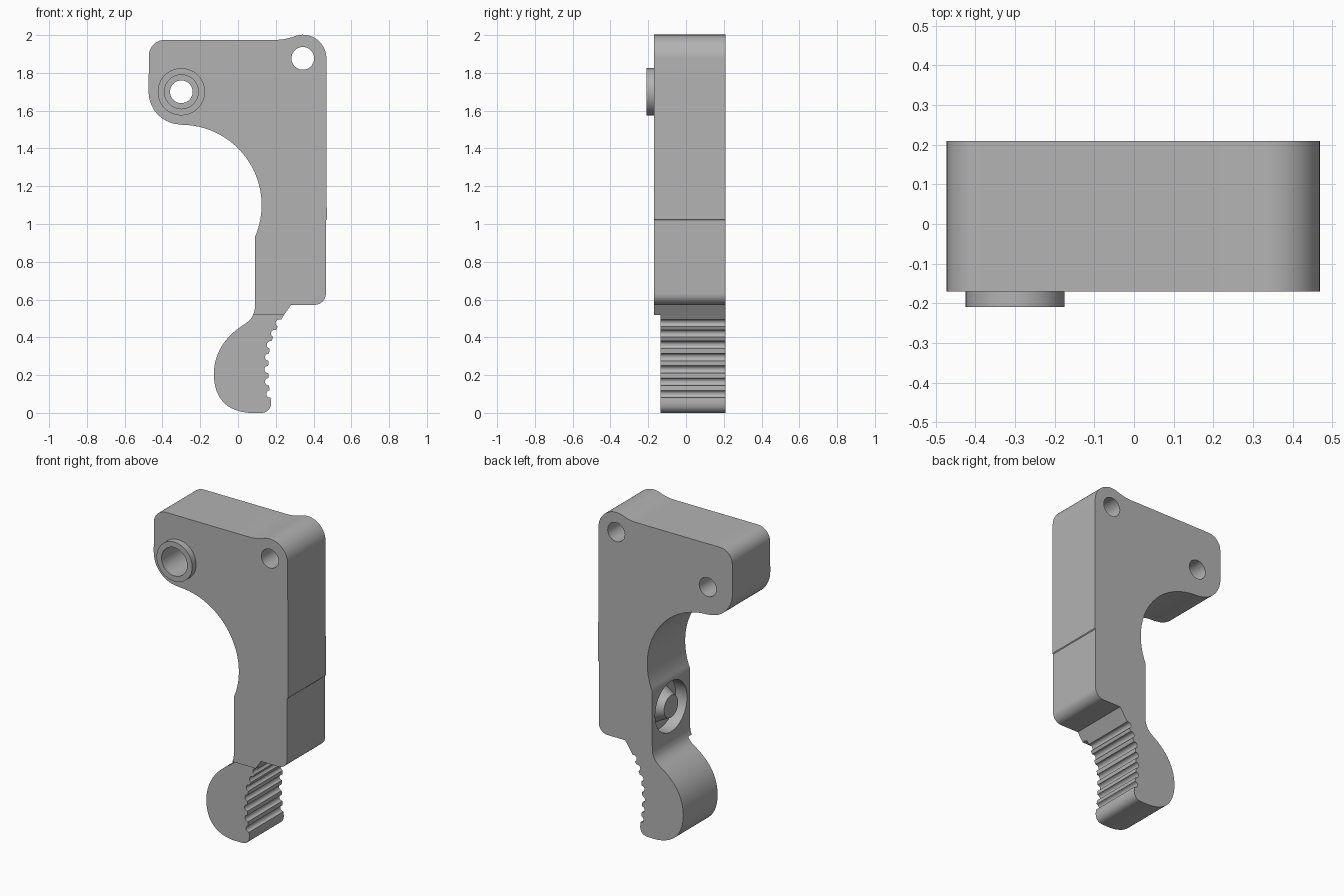
import bpy, bmesh, math
from mathutils import Vector, Matrix

cube = bpy.data.objects.get("Cube")
if cube:
    bpy.data.objects.remove(cube, do_unlink=True)

grey = bpy.data.materials.new("plain grey")
grey.use_nodes = True
colour = (0.45, 0.45, 0.45, 1)
grey.diffuse_color = colour
grey.node_tree.nodes["Principled BSDF"].inputs["Base Color"].default_value = colour

BACK, FRONT, GRIP_FRONT, BOSS_FRONT = 0.21, -0.17, -0.135, -0.21
SPLIT = 0.517
PIVOT, PIN = (-0.30, 1.70), (0.343, 1.877)


def arc(cx, cz, r, start, end, n=12):
    """Points of a circular arc, angles in degrees."""
    angles = [math.radians(start + (end - start) * i / n) for i in range(n + 1)]
    return [(cx + r * math.cos(a), cz + r * math.sin(a)) for a in angles]


def bend(p0, p1, p2, n=10):
    """Points of a quadratic curve."""
    p0, p1, p2 = Vector(p0), Vector(p1), Vector(p2)
    return [tuple(p0.lerp(p1, i / n).lerp(p1.lerp(p2, i / n), i / n)) for i in range(n + 1)]


def finish(bm, name):
    bmesh.ops.remove_doubles(bm, verts=bm.verts, dist=0.0005)
    bmesh.ops.recalc_face_normals(bm, faces=bm.faces)
    mesh = bpy.data.meshes.new(name)
    bm.to_mesh(mesh)
    bm.free()
    mesh.materials.append(grey)
    ob = bpy.data.objects.new(name, mesh)
    bpy.context.collection.objects.link(ob)
    return ob


def extrude(name, outline, y0, y1):
    bm = bmesh.new()
    clean = [p for i, p in enumerate(outline) if math.dist(p, outline[i - 1]) > 0.001]
    face = bm.faces.new([bm.verts.new((x, y0, z)) for x, z in clean])
    new = bmesh.ops.extrude_face_region(bm, geom=[face])["geom"]
    verts = [v for v in new if isinstance(v, bmesh.types.BMVert)]
    bmesh.ops.translate(bm, verts=verts, vec=(0, y1 - y0, 0))
    return finish(bm, name)


def ring(name, profile, origin, axis, steps=48):
    """Closed (radius, depth) profile turned about an axis."""
    turn = Matrix.Translation(origin) @ Vector(axis).to_track_quat("Z", "Y").to_matrix().to_4x4()
    bm = bmesh.new()
    loops = []
    for s in range(steps):
        a = math.tau * s / steps
        loops.append([bm.verts.new(turn @ Vector((r * math.cos(a), r * math.sin(a), d)))
                      for r, d in profile])
    for s in range(steps):
        a, b = loops[s], loops[(s + 1) % steps]
        for i in range(len(profile)):
            bm.faces.new((a[i - 1], a[i], b[i], b[i - 1]))
    return finish(bm, name)


def cut(target, cutter):
    mod = target.modifiers.new("cut", "BOOLEAN")
    mod.operation, mod.solver, mod.object = "DIFFERENCE", "EXACT", cutter
    bpy.context.view_layer.objects.active = target
    bpy.ops.object.modifier_apply(modifier=mod.name)
    bpy.data.objects.remove(cutter, do_unlink=True)


# Main lever body outline
body_outline = (
    arc(-0.387, 1.89, 0.085, 90, 180)
    + arc(PIVOT[0], PIVOT[1], 0.173, 180, 270, 20)
    + arc(-0.30, 1.10, 0.425, 90, -23, 36)
    + [(0.09, 0.57)]
    + bend((0.09, 0.57), (0.09, 0.54), (0.079, SPLIT), 4)
    + [(0.243, SPLIT), (0.28, 0.572)]
    + arc(0.405, 0.632, 0.06, -90, 0)
    + [(0.465, 1.02), (0.47, 1.025)]
    + arc(PIN[0], PIN[1], 0.125, 0, 105, 24)
    + bend((0.30, 1.994), (0.25, 1.975), (0.20, 1.975))
)
body = extrude("lever_body", body_outline, FRONT, BACK)

# Round holes through the body, the pivot one stepped
for (x, z), steps in ((PIN, [(0.06, 1)]), (PIVOT, [(0.09, 0.29), (0.06, 1)])):
    for radius, depth in steps:
        cutter = extrude("hole_cutter", arc(x, z, radius, 0, 360, 48), -0.3, -0.3 + depth)
        cut(body, cutter)

# Ring groove with a tapered post, for a spring
groove = [(0.16, -0.03), (0.16, 0.08), (0.11, 0.08), (0.07, 0), (0.07, -0.03)]
cut(body, ring("groove_cutter", groove, (0.09, 0.02, 0.765), (1, 0, 0)))

# Raised collar round the pivot hole
collar = [(0.125, 0), (0.125, 0.04), (0.09, 0.04), (0.09, 0)]
boss = ring("pivot_collar", collar, (PIVOT[0], BOSS_FRONT, PIVOT[1]), (0, 1, 0))

# Finger grip with a row of scalloped notches
notches = [(0.170, 0.10, 8), (0.163, 0.165, 4), (0.160, 0.23, 0), (0.163, 0.295, -5),
           (0.172, 0.36, -14), (0.194, 0.42, -22), (0.219, 0.475, -25)]
grip_outline = bend((0.079, SPLIT), (0.07, 0.495), (0.04, 0.473), 5)
grip_outline += bend((0.04, 0.473), (-0.128, 0.37), (-0.128, 0.20), 16)
grip_outline += bend((-0.128, 0.20), (-0.122, 0.015), (0.06, 0), 16)
grip_outline += [(0.12, 0)] + bend((0.12, 0), (0.17, 0), (0.175, 0.05), 8)
for x, z, tilt in notches:
    grip_outline += arc(x, z, 0.02, 270 + tilt, 90 + tilt, 8)
grip_outline += [(0.243, SPLIT)]
grip = extrude("finger_grip", grip_outline, GRIP_FRONT, BACK)

for ob in (body, boss, grip):
    bpy.ops.object.select_all(action="DESELECT")
    ob.select_set(True)
    bpy.context.view_layer.objects.active = ob
    bpy.ops.object.shade_smooth_by_angle(angle=math.radians(30))
